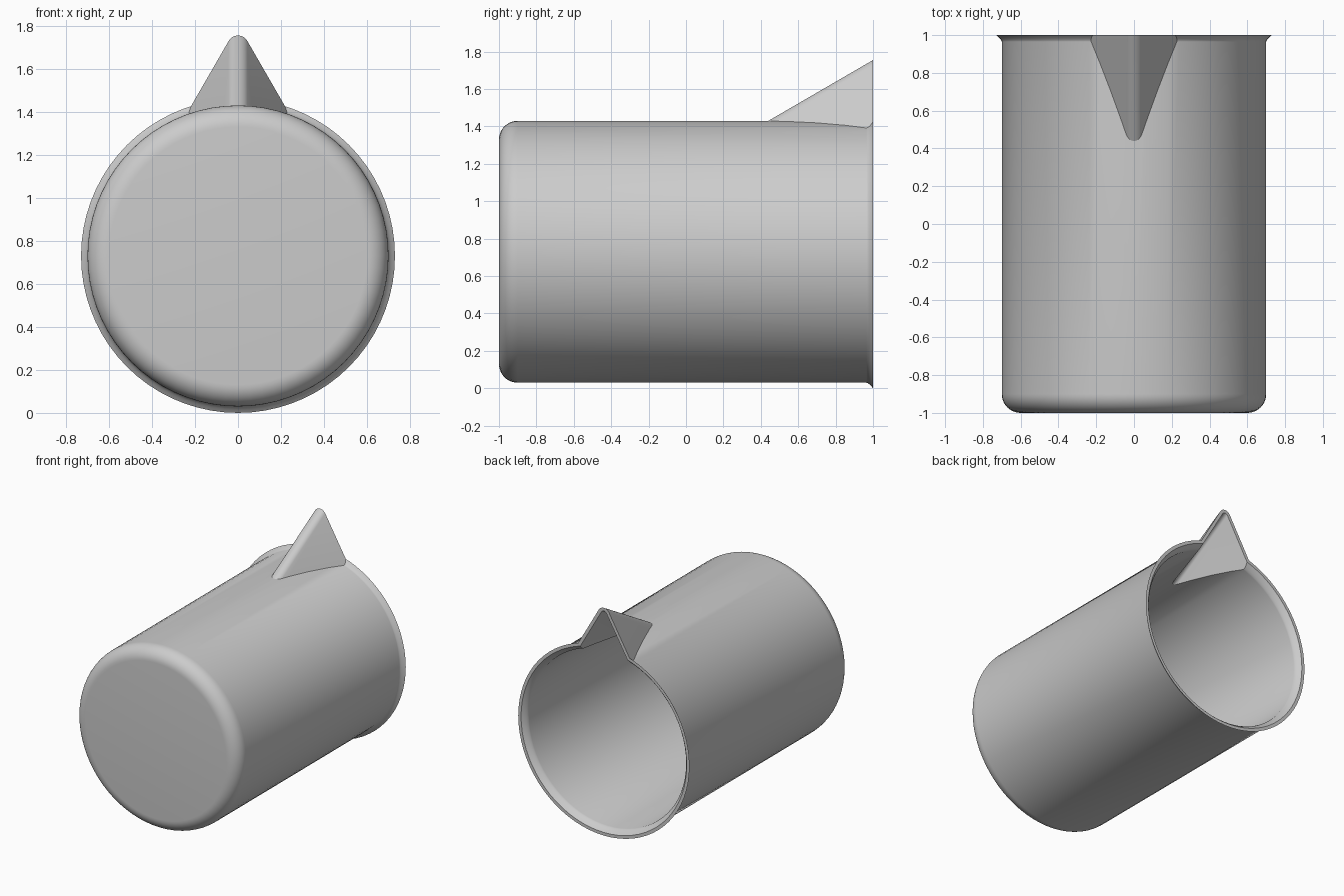
import bpy
import bmesh
from math import sin, cos, pi, radians
from mathutils import Matrix, Vector

if "Cube" in bpy.data.objects:
    bpy.data.objects.remove(bpy.data.objects["Cube"])

AXIS_Z = 0.73      # height of the beaker's axis
RADIUS = 0.70
WALL = 0.028
SEGMENTS = 72

grey = bpy.data.materials.new("light_grey")
grey.use_nodes = True
grey.diffuse_color = (0.6, 0.6, 0.6, 1)
grey.node_tree.nodes["Principled BSDF"].inputs["Base Color"].default_value = (0.6, 0.6, 0.6, 1)


def make_object(name, bm):
    bmesh.ops.recalc_face_normals(bm, faces=bm.faces)
    mesh = bpy.data.meshes.new(name)
    bm.to_mesh(mesh)
    bm.free()
    mesh.materials.append(grey)
    obj = bpy.data.objects.new(name, mesh)
    bpy.context.collection.objects.link(obj)
    return obj


def revolve(name, profile):
    """Closed solid turned about the horizontal y axis from (radius, y) points."""
    bm = bmesh.new()
    verts = [bm.verts.new((r, y, AXIS_Z)) for r, y in profile]
    edges = [bm.edges.new(pair) for pair in zip(verts, verts[1:])]
    bmesh.ops.spin(bm, geom=verts + edges, cent=(0, 0, AXIS_Z), axis=(0, 1, 0),
                   angle=2 * pi, steps=SEGMENTS, use_merge=True)
    bmesh.ops.remove_doubles(bm, verts=bm.verts, dist=0.0001)
    bmesh.ops.holes_fill(bm, edges=[e for e in bm.edges if e.is_boundary], sides=0)
    return make_object(name, bm)


def cup_profile(radius, base, corner, flare, flare_start):
    """Rounded base corner, straight wall, flared lip ending at y = 1."""
    pts = []
    for i in range(11):
        a = pi / 2 * i / 10
        pts.append((radius - corner + corner * sin(a), base + corner - corner * cos(a)))
    for i in range(6):
        t = i / 5
        pts.append((radius + flare * t ** 1.5, flare_start + (1 - flare_start) * t))
    return pts


def spout_prism(name, round_radius, end):
    """Rounded ridge section swept along the sloping ridge up to y = end."""
    ridge = Vector((0, 0.56, 0.325))
    centre_z = 1.755 - 0.05
    section = []
    for i in range(13):
        a = radians(30 + 120 * i / 12)
        section.append((round_radius * cos(a), centre_z + round_radius * sin(a)))
    # straight sides drop at sixty degrees into the cavity
    x, z = section[0]
    drop = 0.5
    section = [(x + drop * 0.5, z - drop * 0.866)] + section + [(-x - drop * 0.5, z - drop * 0.866)]
    bm = bmesh.new()
    face = bm.faces.new([bm.verts.new((px, 1, pz)) for px, pz in section])
    bmesh.ops.translate(bm, verts=bm.verts, vec=ridge * ((end - 1) / ridge.y))
    swept = bmesh.ops.extrude_face_region(bm, geom=[face], use_keep_orig=True)
    moved = [v for v in swept["geom"] if isinstance(v, bmesh.types.BMVert)]
    bmesh.ops.translate(bm, verts=moved, vec=-ridge * ((end - 0.05) / ridge.y))
    return make_object(name, bm)


def boolean(target, tool, operation):
    mod = target.modifiers.new(operation.title(), "BOOLEAN")
    mod.operation = operation
    mod.solver = "EXACT"
    mod.object = tool
    bpy.context.view_layer.objects.active = target
    bpy.ops.object.modifier_apply(modifier=mod.name)
    bpy.data.objects.remove(tool)


# Outer beaker and spout
beaker = revolve("beaker", cup_profile(RADIUS, -1, 0.1, 0.03, 0.965))
boolean(beaker, spout_prism("spout", 0.05, 1), "UNION")

# Hollow inside of cup and spout
inner = cup_profile(RADIUS - WALL, -1 + WALL, 0.1 - WALL, 0.034, 0.95)
cavity = revolve("cavity", inner + [(inner[-1][0], 1.1)])
boolean(beaker, cavity, "DIFFERENCE")
boolean(beaker, spout_prism("spout_channel", 0.025, 1.1), "DIFFERENCE")

# Smooth shading with crisp rim and spout edges
bpy.ops.object.select_all(action="DESELECT")
beaker.select_set(True)
bpy.context.view_layer.objects.active = beaker
bpy.ops.object.shade_smooth_by_angle(angle=radians(30))
